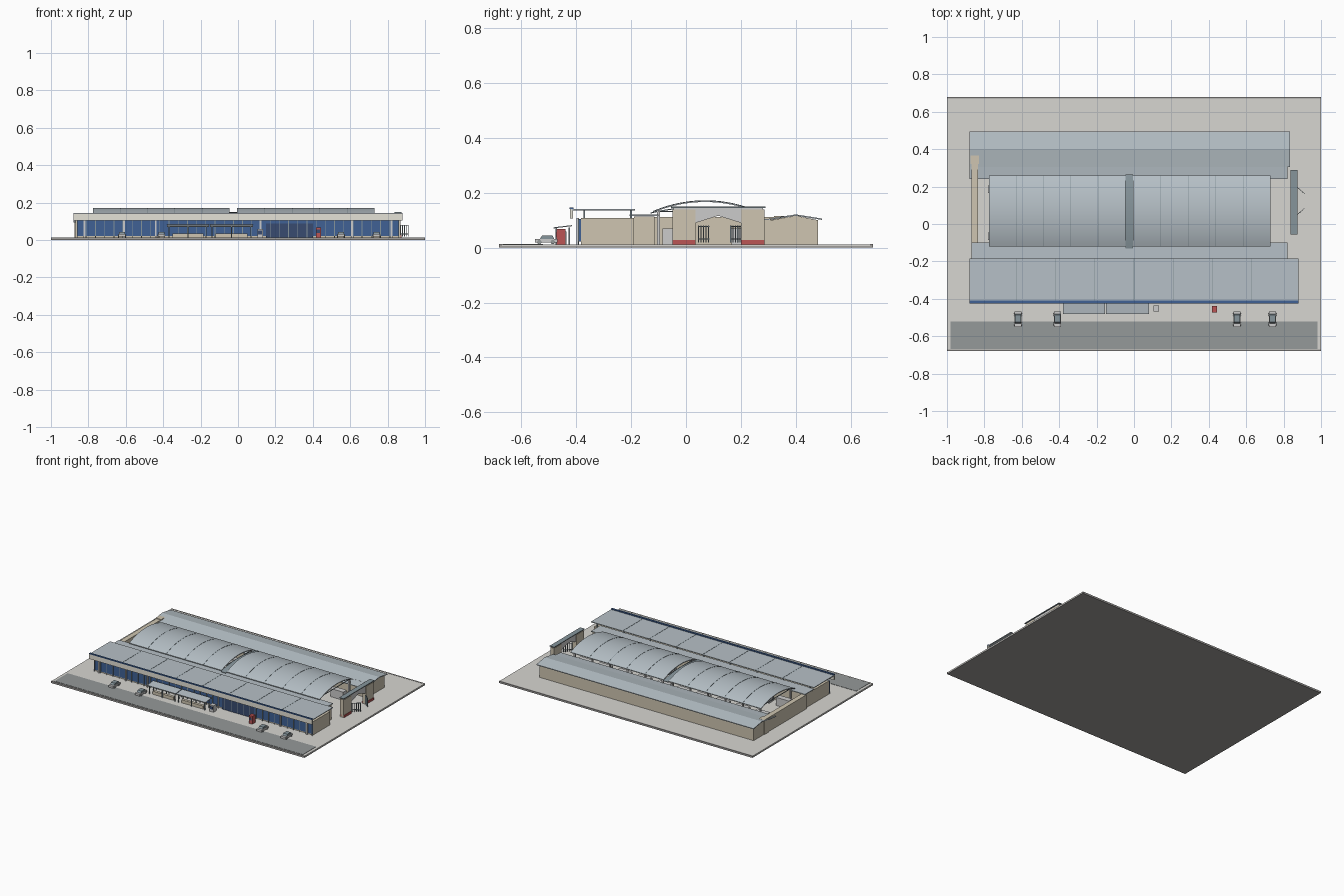
import bpy, math

if "Cube" in bpy.data.objects:
    bpy.data.objects.remove(bpy.data.objects["Cube"])

COLORS = {
    "roof": (0.47, 0.53, 0.57), "beige": (0.62, 0.56, 0.44), "blue": (0.05, 0.12, 0.30),
    "light": (0.74, 0.75, 0.73), "pave": (0.68, 0.67, 0.64), "asphalt": (0.30, 0.32, 0.32),
    "dark": (0.24, 0.30, 0.33), "red": (0.50, 0.09, 0.09), "slab": (0.35, 0.34, 0.33),
    "fascia": (0.78, 0.76, 0.68), "navy": (0.04, 0.07, 0.16),
}
MATS = {}
for key, c in COLORS.items():
    MATS[key] = bpy.data.materials.new(key)
    MATS[key].diffuse_color = (*c, 1)

BOX_FACES = [(0, 2, 3, 1), (4, 5, 7, 6), (0, 1, 5, 4), (2, 6, 7, 3), (0, 4, 6, 2), (1, 3, 7, 5)]


def make(name, verts, faces, color):
    mesh = bpy.data.meshes.new(name)
    mesh.from_pydata(verts, [], faces)
    mesh.materials.append(MATS[color])
    obj = bpy.data.objects.new(name, mesh)
    bpy.context.collection.objects.link(obj)
    return obj


def box(name, x, y, z, color):
    verts = [(a, b, c) for c in z for b in y for a in x]
    return make(name, verts, BOX_FACES, color)


def prism(name, profile, x0, x1, color):
    """Extrude a (y, z) profile along x."""
    n = len(profile)
    verts = [(x, y, z) for x in (x0, x1) for y, z in profile]
    faces = [(i, (i + 1) % n, n + (i + 1) % n, n + i) for i in range(n)]
    faces += [tuple(reversed(range(n))), tuple(range(n, 2 * n))]
    return make(name, verts, faces, color)


def sheet(points, t):
    """Thin closed profile following a line of points."""
    return points + [(y, z - t) for y, z in reversed(points)]


def arch(y0, y1, z0, z1, n=20):
    half, rise, mid = (y1 - y0) / 2, z1 - z0, (y0 + y1) / 2
    r = (half ** 2 + rise ** 2) / (2 * rise)
    a = math.asin(half / r)
    return [(mid + r * math.sin(t), z1 - r + r * math.cos(t))
            for t in (-a + 2 * a * i / n for i in range(n + 1))]


def smooth(obj):
    bpy.ops.object.select_all(action='DESELECT')
    obj.select_set(True)
    bpy.context.view_layer.objects.active = obj
    bpy.ops.object.shade_smooth_by_angle(angle=math.radians(30))


G = 0.012  # paving level

# Ground
box("base_slab", (-1, 1), (-0.68, 0.68), (0, 0.006), "slab")
box("paving", (-1, 1), (-0.67, 0.67), (0.006, G), "pave")
for s in (-1, 1):
    box("edge_kerb", (-1, 1), sorted((s * 0.67, s * 0.68)), (0.006, G + 0.001), "slab")
box("road", (-0.98, 0.98), (-0.668, -0.52), (G, G + 0.002), "asphalt")

# Front building: body, glazing, mullions, entrance
box("front_building", (-0.86, 0.86), (-0.383, -0.19), (G, 0.107), "beige")
box("front_glazing", (-0.86, 0.86), (-0.39, -0.383), (0.022, 0.105), "blue")
box("entrance_glazing", (0.15, 0.40), (-0.393, -0.39), (G, 0.09), "navy")
for i in range(36):
    x = -0.86 + i * 1.72 / 35
    box("mullion", (x - 0.002, x + 0.002), (-0.394, -0.39), (G, 0.105), "dark")
for x in (-0.82, -0.61, -0.44, 0.12, 0.61, 0.82):
    box("front_column", (x - 0.005, x + 0.005), (-0.398, -0.39), (G, 0.107), "light")

# Front roof with fascia band and roof props
box("front_roof", (-0.88, 0.88), (-0.415, -0.185), (0.135, 0.140), "roof")
box("front_fascia", (-0.88, 0.88), (-0.422, -0.412), (0.106, 0.141), "fascia")
box("fascia_trim", (-0.88, 0.88), (-0.424, -0.410), (0.141, 0.146), "blue")
for i in range(9):
    x = -0.84 + i * 0.21
    for y in (-0.37, -0.20):
        box("roof_prop", (x - 0.003, x + 0.003), (y - 0.003, y + 0.003), (0.107, 0.135), "dark")
    if abs(x) < 0.83:
        box("front_roof_seam", (x - 0.0015, x + 0.0015), (-0.41, -0.185), (0.14, 0.1412), "dark")

# Inner row behind the front building and its roof
box("inner_row", (-0.86, 0.82), (-0.19, -0.115), (G, 0.113), "beige")
box("inner_front_roof", (-0.87, 0.82), (-0.205, -0.10), (0.116, 0.121), "roof")

# Rear building with gabled roof and inner canopy
box("rear_building", (-0.87, 0.82), (0.285, 0.48), (G, 0.101), "beige")
prism("rear_roof", sheet([(0.305, 0.106), (0.40, 0.121), (0.495, 0.106)], 0.005), -0.88, 0.835, "roof")
for x in (-0.87, 0.815):
    prism("rear_gable", [(0.31, 0.10), (0.48, 0.10), (0.40, 0.116)], x, x + 0.006, "beige")
prism("inner_rear_roof", sheet([(0.24, 0.098), (0.31, 0.106)], 0.004), -0.88, 0.82, "roof")

# West end wall
box("west_wall", (-0.87, -0.835), (-0.115, 0.33), (G, 0.112), "beige")
box("west_wall_pier", (-0.875, -0.83), (0.32, 0.365), (G, 0.116), "beige")

# Barrel-vaulted hall roofs, ribs and posts
VAULT = arch(-0.12, 0.26, 0.132, 0.171)
RIB = [(y, z + 0.0012) for y, z in VAULT]
for x0, x1 in ((-0.775, -0.045), (-0.005, 0.73)):
    smooth(prism("vault_roof", sheet(VAULT, 0.005), x0, x1, "roof"))
    for i in range(1, 5):
        x = x0 + (x1 - x0) * i / 5
        prism("vault_seam", sheet(RIB, 0.003), x - 0.0015, x + 0.0015, "dark")
    for i in range(6):
        x = x0 + 0.02 + (x1 - x0 - 0.04) * i / 5
        for y in (-0.10, 0.24):
            box("hall_post", (x - 0.005, x + 0.005), (y - 0.005, y + 0.005), (G, 0.133), "light")
        box("tie_beam", (x - 0.002, x + 0.002), (-0.115, 0.255), (0.129, 0.133), "dark")
smooth(prism("vault_gutter", sheet(arch(-0.13, 0.265, 0.128, 0.150), 0.004), -0.045, -0.005, "dark"))

# Stall counters below the vaults
for i in range(10):
    x = -0.73 + i * 0.155
    for y in (-0.07, 0.18):
        box("stall", (x - 0.05, x + 0.05), (y - 0.015, y + 0.025), (G, 0.07), "light")

# East gateway: piers, gabled header, coping, red plinths, open leaves
for y in ((-0.05, 0.035), (0.20, 0.285)):
    box("gate_pier", (0.842, 0.87), y, (G, 0.138), "beige")
    box("gate_plinth", (0.840, 0.873), y, (G, 0.028), "red")
prism("gate_header", [(0.035, 0.09), (0.1175, 0.116), (0.20, 0.09), (0.20, 0.145), (0.035, 0.145)],
      0.845, 0.867, "light")
box("gate_coping", (0.838, 0.874), (-0.055, 0.29), (0.145, 0.150), "dark")
for y in ((-0.045, 0.035), (0.20, 0.28)):
    box("pier_cap", (0.845, 0.867), y, (0.138, 0.145), "light")
for y0, y1 in ((0.045, 0.082), (0.197, 0.163)):
    for k in range(5):
        t = k / 4
        x, y = 0.87 + 0.04 * t, y0 + (y1 - y0) * t
        box("gate_bar", (x - 0.002, x + 0.002), (y - 0.002, y + 0.002), (0.018, 0.08), "dark")
    for z in (0.03, 0.075):
        verts = [(x, y + d, z + h) for h in (0, 0.004) for d in (0, 0.003)
                 for x, y in ((0.87, y0), (0.91, y1))]
        make("gate_rail", verts, BOX_FACES, "dark")

# Street shelters
for x0, x1 in ((-0.38, -0.155), (-0.15, 0.08)):
    prism("shelter_roof", sheet([(-0.482, 0.074), (-0.415, 0.082)], 0.004), x0, x1, "roof")
    box("shelter_counter", (x0 + 0.03, x1 - 0.03), (-0.465, -0.445), (G, 0.034), "beige")
    for x in (x0 + 0.012, (x0 + x1) / 2, x1 - 0.012):
        for y in (-0.472, -0.425):
            box("shelter_post", (x - 0.0025, x + 0.0025), (y - 0.0025, y + 0.0025), (G, 0.074), "dark")

# Kiosks
box("white_kiosk", (0.103, 0.133), (-0.467, -0.435), (G, 0.058), "light")
box("white_kiosk_window", (0.108, 0.128), (-0.469, -0.467), (0.03, 0.05), "navy")
box("red_kiosk", (0.416, 0.444), (-0.472, -0.438), (G, 0.068), "red")
box("red_kiosk_window", (0.421, 0.439), (-0.474, -0.472), (0.038, 0.056), "navy")

# Parked cars
for x in (-0.62, -0.41, 0.55, 0.74):
    box("car_body", (x - 0.019, x + 0.019), (-0.55, -0.468), (0.018, 0.032), "light")
    prism("car_cabin", [(-0.532, 0.032), (-0.480, 0.032), (-0.486, 0.044), (-0.524, 0.044)],
          x - 0.016, x + 0.016, "dark")
    for sx in (-1, 1):
        for y in (-0.534, -0.485):
            bpy.ops.mesh.primitive_cylinder_add(vertices=12, radius=0.008, depth=0.005,
                                                location=(x + sx * 0.0185, y, 0.021),
                                                rotation=(0, math.pi / 2, 0))
            bpy.context.object.name = "car_wheel"
            bpy.context.object.data.materials.append(MATS["asphalt"])

for m in bpy.data.materials:
    if m.users and not m.is_grease_pencil:
        m.use_nodes = True
        m.node_tree.nodes["Principled BSDF"].inputs["Base Color"].default_value = m.diffuse_color
